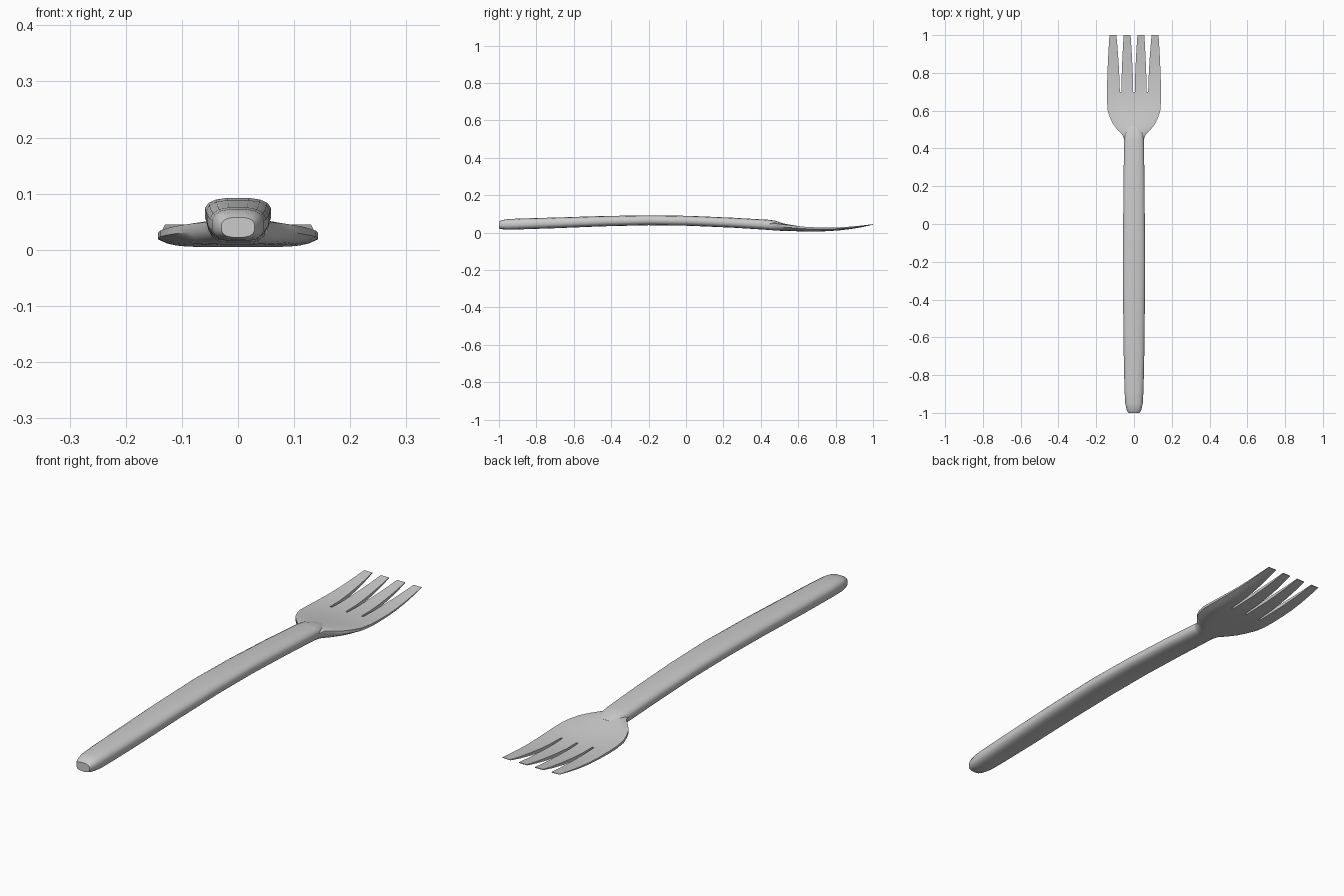
import bpy, bmesh, math

if "Cube" in bpy.data.objects:
    bpy.data.objects.remove(bpy.data.objects["Cube"])


def finish(bm, name):
    bmesh.ops.recalc_face_normals(bm, faces=bm.faces)
    mesh = bpy.data.meshes.new(name)
    bm.to_mesh(mesh)
    bm.free()
    obj = bpy.data.objects.new(name, mesh)
    bpy.context.collection.objects.link(obj)
    bpy.ops.object.select_all(action='DESELECT')
    bpy.context.view_layer.objects.active = obj
    obj.select_set(True)
    bpy.ops.object.shade_smooth_by_angle(angle=math.radians(35))
    return obj


def spow(v, p):
    return math.copysign(abs(v) ** p, v)


# Handle: rounded sections along an arched line (y, half width, bottom, top)
stations = [(-1.0, .030, .022, .058), (-.985, .039, .018, .067), (-.95, .047, .015, .073),
            (-.88, .051, .017, .076), (-.7, .055, .023, .081), (-.45, .058, .033, .089),
            (-.2, .060, .039, .093), (.02, .058, .036, .090), (.25, .056, .026, .080),
            (.44, .053, .014, .069), (.475, .050, .013, .065), (.52, .035, .013, .050)]
bm = bmesh.new()
N = 16
rings = []
for y, w, lo, hi in stations:
    ring = []
    for i in range(N):
        a = 2 * math.pi * (i + .5) / N
        ring.append(bm.verts.new((w * spow(math.cos(a), .7), y,
                                  (lo + hi) / 2 + (hi - lo) / 2 * spow(math.sin(a), .75))))
    rings.append(ring)
for a, b in zip(rings, rings[1:]):
    for i in range(N):
        j = (i + 1) % N
        bm.faces.new((a[i], a[j], b[j], b[i]))
bm.faces.new(rings[0])
bm.faces.new(rings[-1])
finish(bm, "handle")

# Head and tines: rows (y, half width, top centre, top edge, bottom)
rows = [(.44, .050, .058, .045, .014), (.47, .060, .059, .049, .012),
        (.50, .088, .053, .046, .010), (.53, .112, .047, .042, .009),
        (.565, .128, .041, .038, .008), (.60, .139, .035, .034, .007),
        (.65, .143, .028, .030, .005), (.70, .143, .024, .028, .005),
        (.76, .142, .023, .027, .008), (.82, .141, .026, .028, .012),
        (.88, .139, .031, .032, .019), (.94, .136, .037, .038, .029),
        (1.0, .130, .045, .045, .042)]
base = [(-.143, -.075), (-.067, -.004), (.004, .067), (.075, .143)]
tips = [(-.130, -.093), (-.055, -.018), (.018, .055), (.093, .130)]
steps = (0, .25, .5, .75, 1)
K = len(steps)
bm = bmesh.new()
top, low = [], {}
for y, w, tc, te, lo in rows:
    t = max(0, (y - .7) / .3) ** 1.5
    line = []
    for (b0, b1), (t0, t1) in zip(base, tips):
        for s in steps:
            xb = b0 + (b1 - b0) * s
            xt = t0 + (t1 - t0) * s
            x = xb * w / .143 if y <= .7 else xb + (xt - xb) * t
            u = min(1, abs(x) / w)
            z = tc + (te - tc) * u * u
            v = bm.verts.new((x, y, z))
            low[v] = bm.verts.new((x, y, lo + (z - lo) * .6 * u ** 6))
            line.append(v)
    top.append(line)
for r, (a, b) in enumerate(zip(top, top[1:])):
    for i in range(len(a) - 1):
        if i % K == K - 1 and rows[r][0] >= .7:
            continue  # open slot between tines
        bm.faces.new((a[i], a[i + 1], b[i + 1], b[i]))
# Underside and side walls
upper = list(bm.faces)
rim = [e for e in bm.edges if len(e.link_faces) == 1]
for f in upper:
    bm.faces.new([low[v] for v in reversed(f.verts)])
for e in rim:
    p, q = e.verts
    bm.faces.new((p, q, low[q], low[p]))
finish(bm, "fork_head")
